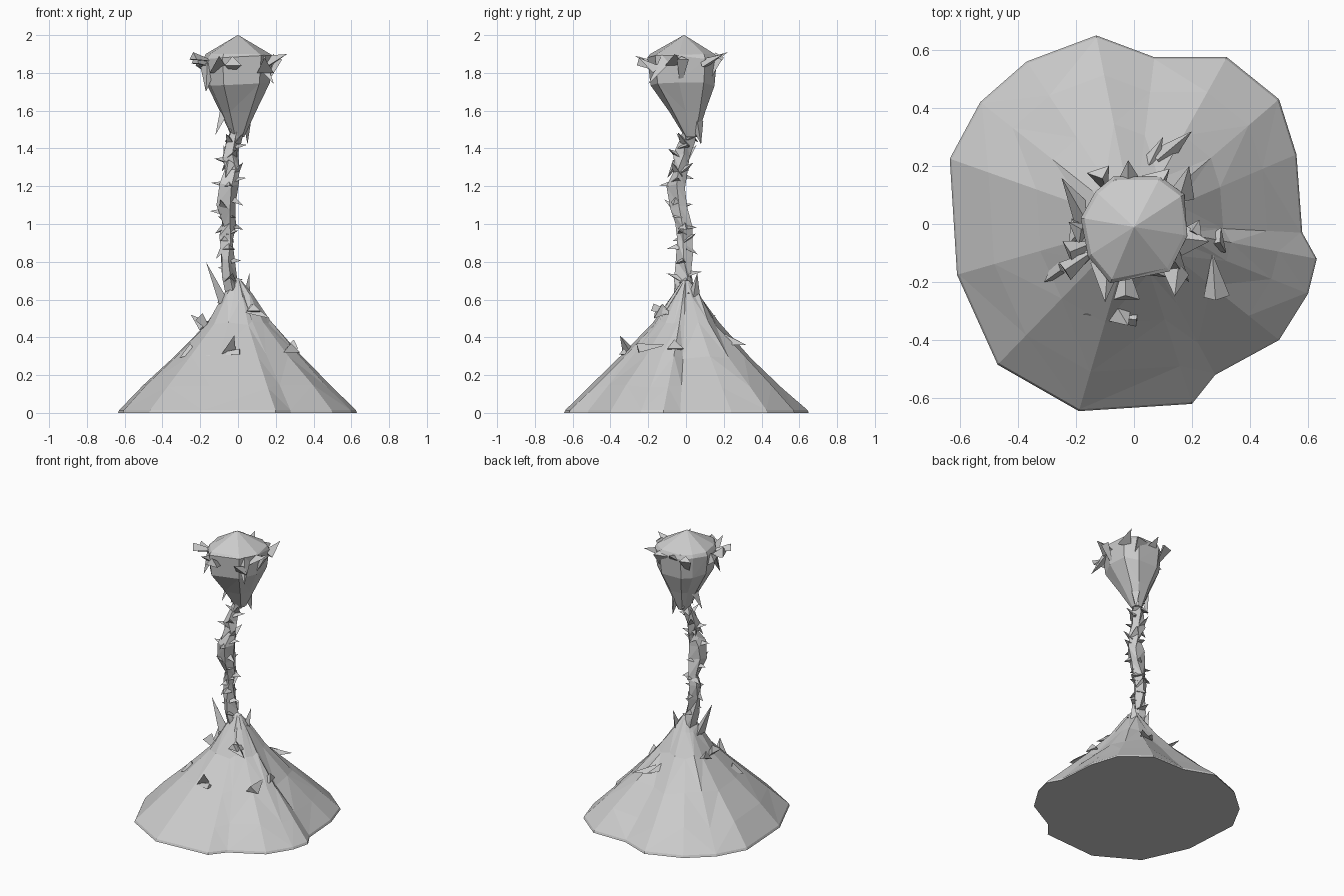
import bpy, bmesh, math, random
from mathutils import Vector

cube = bpy.data.objects.get("Cube")
if cube:
    bpy.data.objects.remove(cube, do_unlink=True)
random.seed(7)

stone = bpy.data.materials.new("plain_grey_stone")
stone.use_nodes = True
grey = (0.6, 0.6, 0.6, 1)
stone.diffuse_color = grey
stone.node_tree.nodes["Principled BSDF"].inputs["Base Color"].default_value = grey


def finish(name, bm):
    """Turn a bmesh into a flat shaded stone object."""
    bmesh.ops.recalc_face_normals(bm, faces=bm.faces[:])
    mesh = bpy.data.meshes.new(name)
    bm.to_mesh(mesh)
    bm.free()
    mesh.materials.append(stone)
    obj = bpy.data.objects.new(name, mesh)
    bpy.context.collection.objects.link(obj)
    return obj


def loft(name, rings):
    """Skin a stack of equal rings with triangles and close both ends."""
    bm = bmesh.new()
    loops = [[bm.verts.new(p) for p in ring] for ring in rings]
    count = len(loops[0])
    for low, high in zip(loops, loops[1:]):
        for i in range(count):
            j = (i + 1) % count
            if i % 2:
                bm.faces.new((low[i], low[j], high[j]))
                bm.faces.new((low[i], high[j], high[i]))
            else:
                bm.faces.new((low[i], low[j], high[i]))
                bm.faces.new((low[j], high[j], high[i]))
    bm.faces.new(loops[0])
    bm.faces.new(loops[-1])
    return finish(name, bm)


def scaled(outline, z, scale, shift=(0, 0), wobble=0.0):
    """Scale an outline about a shifted centre at one height."""
    return [(x * scale + shift[0], y * scale + shift[1],
             z + random.uniform(-wobble, wobble)) for x, y in outline]


def add_shard(bm, root, tip, width):
    """Add one tetrahedral splinter, broad at the root and sharp at the tip."""
    root, tip = Vector(root), Vector(tip)
    along = (tip - root).normalized()
    helper = Vector((0, 0, 1)) if abs(along.z) < 0.9 else Vector((1, 0, 0))
    side = along.cross(helper).normalized()
    up = side.cross(along)
    points = (root + side * width, root - side * width * 0.8,
              root + up * width, tip)
    a, b, c, d = [bm.verts.new(p) for p in points]
    for face in ((a, b, c), (a, b, d), (b, c, d), (c, a, d)):
        bm.faces.new(face)


def shard_group(name, shards):
    bm = bmesh.new()
    for root, tip, width in shards:
        add_shard(bm, root, tip, width)
    return finish(name, bm)


# Broad rocky mound with an irregular foot
foot = [(-.13, .65), (.07, .575), (.32, .575), (.5, .43), (.56, .24), (.58, -.03),
        (.63, -.12), (.6, -.24), (.5, -.4), (.28, -.52), (.2, -.62), (-.19, -.645),
        (-.47, -.485), (-.61, -.175), (-.635, .225), (-.53, .42), (-.37, .56)]
mound_steps = [(0, 1), (.015, .99), (.14, .79), (.3, .53), (.48, .27), (.62, .12), (.7, .03)]
loft("mound", [scaled(foot, z, s, (0, 0), .015 if .1 < z < .65 else 0)
               for z, s in mound_steps])

# Crooked stem: height, centre x, centre y, half width, half depth
stem_rows = [(.6, -.02, 0, .07, .07), (.72, -.04, -.01, .05, .07),
             (.82, -.05, -.02, .05, .06), (.92, -.06, -.01, .05, .05),
             (1.0, -.04, -.01, .05, .05), (1.1, -.06, -.04, .07, .06),
             (1.2, -.05, -.05, .07, .07), (1.28, -.03, -.03, .05, .06),
             (1.37, -.04, -.02, .07, .06), (1.45, -.02, .01, .05, .06),
             (1.53, 0, .02, .04, .05)]
stem_rings, flakes = [], []
for z, cx, cy, wide, deep in stem_rows:
    ring = []
    for i in range(5):
        angle = math.tau * (i + random.uniform(-.3, .3)) / 5
        size = random.uniform(.55, .95)
        ring.append((cx + wide * size * math.cos(angle),
                     cy + deep * size * math.sin(angle), z + random.uniform(-.02, .02)))
    stem_rings.append(ring)
    # Flakes breaking out of the stem at this level
    turn = random.uniform(0, math.tau)
    for i in range(4):
        angle = turn + math.tau * i / 4
        ux, uy = math.cos(angle), math.sin(angle)
        tip = (cx + 1.35 * wide * ux, cy + 1.35 * deep * uy, z + random.uniform(-.05, .05))
        root = (cx + .3 * wide * ux, cy + .3 * deep * uy, z + random.uniform(-.05, .05))
        flakes.append((root, tip, .035))
loft("stem", stem_rings)
shard_group("stem_flakes", flakes)

# Faceted bud with a low pointed dome
bud = [(-.18, .02), (-.13, .11), (-.07, .16), (.09, .16), (.17, .1),
       (.18, -.04), (.12, -.16), (-.08, -.2), (-.155, -.11)]
bud_steps = [(1.46, .18, .03), (1.6, .53, .02), (1.74, .94, 0),
             (1.88, 1.02, 0), (1.9, .95, 0), (2, .01, -.01)]
loft("bud", [scaled(bud, z, s, (0, dy), .012 if 1.5 < z < 1.89 else 0)
             for z, s, dy in bud_steps])

# Splinters around the rim of the bud
shard_group("rim_splinters", [
    ((-.23, -.1, 1.85), (-.13, -.06, 1.83), .055),
    ((-.24, -.16, 1.87), (-.12, -.08, 1.86), .04),
    ((-.21, -.03, 1.84), (-.14, 0, 1.78), .05),
    ((.17, -.05, 1.84), (.26, -.06, 1.9), .06),
    ((.23, -.02, 1.87), (.14, -.03, 1.72), .035),
    ((.16, .1, 1.83), (.19, .2, 1.9), .05),
    ((.08, .18, 1.87), (.1, .1, 1.72), .055),
    ((-.02, .14, 1.84), (-.02, .22, 1.91), .05),
    ((-.12, .19, 1.88), (-.09, .1, 1.76), .045),
    ((-.03, -.26, 1.84), (-.03, -.12, 1.8), .05),
    ((-.09, -.14, 1.8), (-.1, -.27, 1.89), .06),
    ((.15, -.17, 1.8), (.14, -.25, 1.88), .05),
    ((.12, -.1, 1.86), (.19, -.2, 1.74), .05),
    ((-.15, -.07, 1.83), (-.17, -.14, 1.7), .05),
])

# Splinters hanging under the bud
shard_group("neck_splinters", [
    ((-.06, .02, 1.6), (-.12, -.01, 1.47), .04),
    ((.03, .06, 1.54), (.05, .08, 1.42), .04),
])

# Loose splinters on the slope of the mound
shard_group("slope_splinters", [
    ((-.1, -.03, .58), (-.17, -.05, .8), .05),
    ((-.17, .02, .44), (-.25, .16, .52), .05),
    ((-.22, -.02, .49), (-.13, -.03, .41), .05),
    ((-.24, -.15, .32), (-.31, -.2, .29), .05),
    ((-.05, -.3, .29), (-.02, -.35, .41), .06),
    ((.01, -.33, .31), (-.18, -.31, .3), .03),
    ((.28, -.25, .32), (.27, -.1, .36), .05),
    ((.31, -.06, .34), (.21, -.08, .31), .05),
    ((.06, -.12, .53), (.17, -.17, .5), .05),
    ((.08, -.18, .54), (.1, 0, .5), .04),
    ((.08, .22, .36), (.2, .32, .36), .05),
    ((.05, .2, .38), (.1, .3, .37), .04),
    ((.03, .04, .62), (.06, .06, .74), .035),
])
